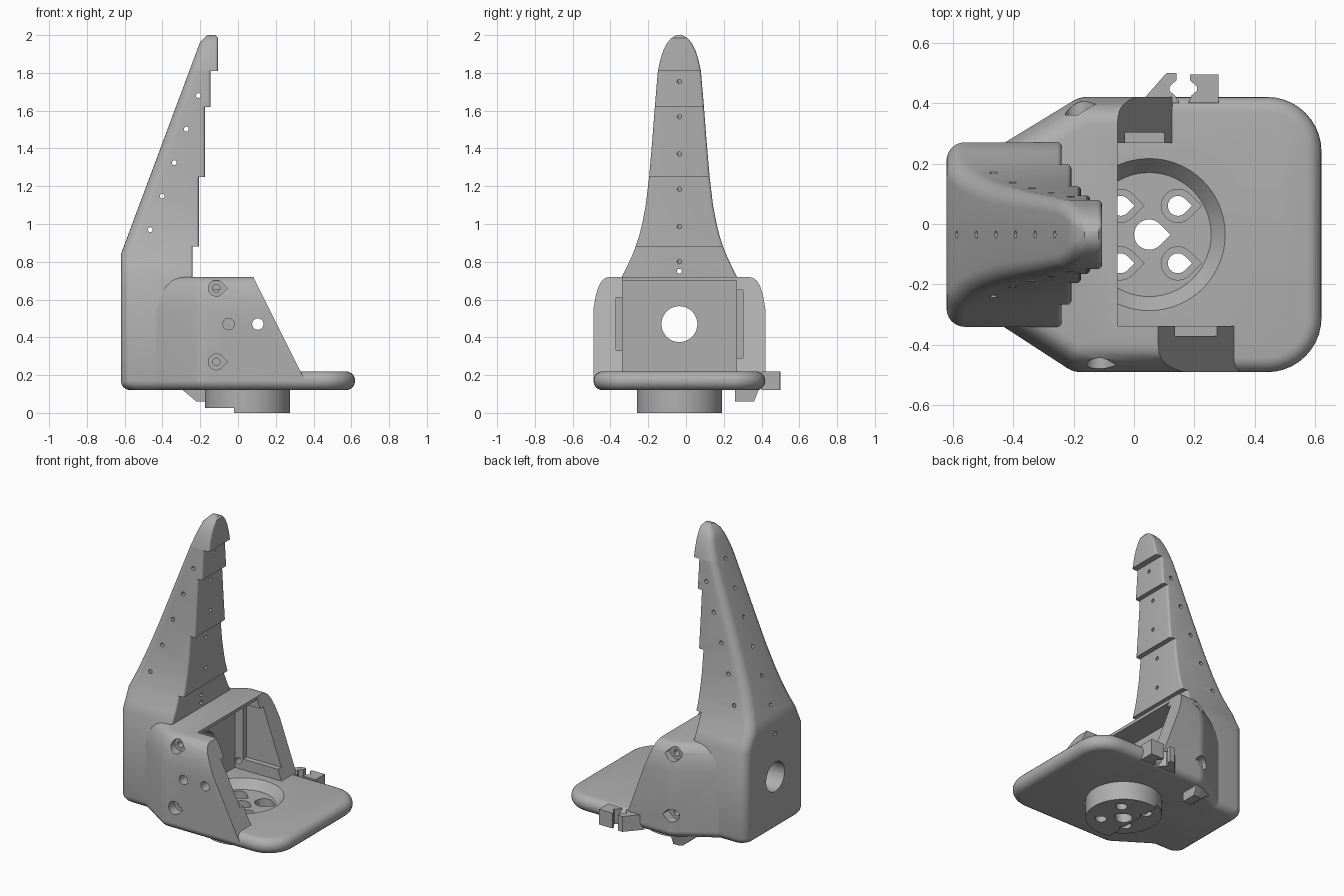
import bpy, bmesh, math
from mathutils import Vector

if "Cube" in bpy.data.objects:
    bpy.data.objects.remove(bpy.data.objects["Cube"])

YC = -0.035          # centre line of the part in y
grey = bpy.data.materials.new("plain grey")
grey.diffuse_color = (0.43, 0.43, 0.43, 1)
grey.use_nodes = True
grey.node_tree.nodes["Principled BSDF"].inputs["Base Color"].default_value = grey.diffuse_color


def loft(name, rings):
    """Closed solid through rings of equal point count."""
    bm = bmesh.new()
    vs = [[bm.verts.new(p) for p in r] for r in rings]
    n = len(rings[0])
    for a, b in zip(vs, vs[1:]):
        for i in range(n):
            j = (i + 1) % n
            bm.faces.new((a[i], a[j], b[j], b[i]))
    bm.faces.new(vs[0][::-1])
    bm.faces.new(vs[-1])
    bmesh.ops.recalc_face_normals(bm, faces=bm.faces)
    me = bpy.data.meshes.new(name)
    bm.to_mesh(me)
    bm.free()
    ob = bpy.data.objects.new(name, me)
    bpy.context.collection.objects.link(ob)
    return ob


def prism(name, pts, axis, a, b):
    put = {"x": lambda p, t: (t, p[0], p[1]),
           "y": lambda p, t: (p[0], t, p[1]),
           "z": lambda p, t: (p[0], p[1], t)}[axis]
    return loft(name, [[put(p, t) for p in pts] for t in (a, b)])


def rect(x0, x1, y0, y1):
    return [(x0, y0), (x1, y0), (x1, y1), (x0, y1)]


def circle(cx, cy, r, n=32):
    return [(cx + r * math.cos(2 * math.pi * i / n), cy + r * math.sin(2 * math.pi * i / n)) for i in range(n)]


def teardrop(cx, cy, r):
    arc = [math.radians(45 + 270 * i / 20) for i in range(21)]
    return [(cx + r * 1.414, cy)] + [(cx + r * math.cos(a), cy + r * math.sin(a)) for a in arc]


def rounded(corners, n=6):
    """Round each (x, y, radius) corner of a convex counter-clockwise polygon."""
    out = []
    for i, (x, y, r) in enumerate(corners):
        p = Vector((x, y))
        u = (Vector(corners[i - 1][:2]) - p).normalized()
        v = (Vector(corners[(i + 1) % len(corners)][:2]) - p).normalized()
        half = u.angle(v) / 2
        c = p + (u + v).normalized() * (r / math.sin(half))
        s = p + u * (r / math.tan(half)) - c
        e = p + v * (r / math.tan(half)) - c
        for k in range(n + 1):
            t = k / n
            th = math.pi - 2 * half
            q = (s * math.sin((1 - t) * th) + e * math.sin(t * th)) / math.sin(th)
            out.append(tuple(c + q))
    return out


def inset(pts, d):
    out = []
    for i, p in enumerate(pts):
        p = Vector(p)
        a = (p - Vector(pts[i - 1])).normalized()
        b = (Vector(pts[(i + 1) % len(pts)]) - p).normalized()
        na, nb = Vector((-a.y, a.x)), Vector((-b.y, b.x))
        out.append(tuple(p + (na + nb) * (d / (1 + na.dot(nb)))))
    return out


def carve(ob, cutters):
    for c in cutters:
        m = ob.modifiers.new("cut", "BOOLEAN")
        m.operation, m.solver, m.object = "DIFFERENCE", "EXACT", c
    dg = bpy.context.evaluated_depsgraph_get()
    me = bpy.data.meshes.new_from_object(ob.evaluated_get(dg))
    ob.modifiers.clear()
    ob.data = me


def stack(name, pts, levels):
    return loft(name, [[(x, y, z) for x, y in inset(pts, d)] for z, d in levels])


parts, helpers = [], []


def cutter(ob):
    ob.hide_render = True
    helpers.append(ob)
    return ob


# Base plate with fully rounded rim
plan = rounded([(0.62, -0.49, 0.18), (0.62, 0.42, 0.18), (-0.18, 0.42, 0.09),
                (-0.50, 0.225, 0.06), (-0.50, -0.295, 0.06), (-0.20, -0.49, 0.09)], 10)
rim = [(0.17 - 0.05 * math.cos(math.pi * k / 10), 0.05 * (1 - math.sin(math.pi * k / 10))) for k in range(11)]
plate = stack("base_plate", plan, rim)

# Motor coupling disc under the plate, recess and teardrop screw holes
CX = 0.05
disc = prism("coupling_disc", circle(CX, YC, 0.225, 64), "z", 0, 0.165)
recess = cutter(loft("recess_cutter", [[(x, y, z) for x, y in circle(CX, YC, r, 64)]
                                       for z, r in ((0.165, 0.205), (0.23, 0.26))]))
bores = [cutter(prism("centre_bore", teardrop(CX, YC, 0.05), "z", -0.1, 0.3))]
for sx in (-1, 1):
    for sy in (-1, 1):
        c = (CX + sx * 0.095, YC + sy * 0.095)
        bores.append(cutter(prism("screw_bore", teardrop(*c, 0.033), "z", -0.1, 0.3)))
        bores.append(cutter(prism("screw_sink", teardrop(*c, 0.055), "z", 0.09, 0.3)))
relief = cutter(prism("disc_relief", rect(-0.4, -0.02, -0.5, 0.5), "z", -0.1, 0.025))
carve(plate, [recess] + bores)
carve(disc, [relief] + bores)
parts += [plate, disc]

# Side walls and roof of the housing
body_plan = rounded([(0.60, -0.49, 0.12), (0.60, 0.42, 0.12), (-0.18, 0.42, 0.12),
                     (-0.50, 0.225, 0.12), (-0.50, -0.295, 0.12), (-0.20, -0.49, 0.12)])
body = stack("housing", body_plan, [(0.17, 0), (0.55, 0), (0.62, 0.012), (0.67, 0.027),
                                    (0.70, 0.045), (0.715, 0.065), (0.72, 0.09)])
cav = [(-0.21, 0.1), (1, 0.1), (1, 0.9), (-0.055, 0.9), (-0.055, 0.70), (-0.21, 0.70)]
front_slope = [(0.04, 0.8), (0.385, 0.11), (0.8, 0.11), (0.8, 0.8)]
back_slope = [(-0.084, 0.8), (0.165, 0.11), (0.8, 0.11), (0.8, 0.8)]
axle = cutter(prism("axle_bore", circle(YC, 0.47, 0.095, 48), "x", -0.8, 0))
cuts = [cutter(prism("cavity", cav, "y", -0.337, 0.268)),
        cutter(prism("front_slope", front_slope, "y", -0.7, -0.33)),
        cutter(prism("back_slope", back_slope, "y", 0.26, 0.7)),
        cutter(prism("front_pocket", rect(-0.15, 0.7, 0.33, 0.61), "y", -0.37, -0.3)),
        cutter(prism("back_pocket", rect(-0.15, 0.7, 0.29, 0.65), "y", 0.2, 0.303)), axle]
for x, z in ((-0.05, 0.47), (0.105, 0.47)):
    cuts.append(cutter(prism("wall_hole", circle(x, z, 0.03), "y", -0.6, -0.3)))
for x, outer, step, inner in ((-0.115, -0.6, -0.43, -0.3), (-0.185, 0.6, 0.36, 0.2)):
    for z in (0.66, 0.27):
        cuts.append(cutter(prism("bolt_sink", teardrop(x, z, 0.042), "y", outer, step)))
        cuts.append(cutter(prism("bolt_hole", circle(x, z, 0.02, 16), "y", outer, inner)))
carve(body, cuts)
parts.append(body)

# Finger: block at the bottom, stepped tapering horn above
widths = [(0.12, .305), (0.72, .305), (0.78, .275), (0.84, .247), (0.88, .232), (0.94, .212), (1.0, .197),
          (1.1, .178), (1.25, .160), (1.45, .143), (1.62, .130), (1.81, .114), (1.87, .101), (1.92, .085),
          (1.96, .064), (1.985, .042), (2.0, .014)]
steps = [(0.88, -0.24), (1.25, -0.207), (1.62, -0.175), (1.81, -0.145), (9, -0.106)]


def section(z, xf, w, d=0):
    xb = -0.62 + max(0, z - 0.84) / 2.68 + max(0, z - 1.96) * 0.6
    if z > 1.99:
        xf -= 0.012
    xb, xf, w = xb + d, xf - d, w - d
    r = min(0.06 - max(0, z - 1.25) * 0.025, w * 0.6, (xf - xb) * 0.5)
    f = min(0.015, w * 0.3)
    pts = rounded([(xb, YC - w, r), (xf, YC - w, f), (xf, YC + w, f), (xb, YC + w, r)])
    return [(x, y, z) for x, y in pts]


rings = [section(0.17 - 0.05 * math.cos(a), -0.24, 0.305, 0.05 * (1 - math.sin(a)))
         for a in (0, 0.4, 0.8, 1.2, math.pi / 2)]
for z, w in widths[1:]:
    below = next(x for s, x in steps if z <= s)
    above = next(x for s, x in steps if z < s)
    rings.append(section(z, below, w))
    if above != below:
        rings.append(section(z, above, w))
finger = loft("finger", rings)

# Thread holes through the finger, square to the sloping back and across it
holes = [axle, cutter(prism("low_hole", circle(YC, 0.75, 0.013, 12), "x", -0.8, 0))]
for k in range(6):
    xb = -0.587 + 0.0648 * k
    zb = 0.93 + 0.1737 * k
    ring = circle(YC, zb, 0.012, 12)
    holes.append(cutter(loft("back_hole", [[(xb + t, y, z - 0.373 * t) for y, z in ring] for t in (-0.2, 0.6)])))
    if k < 5:
        c = circle(-0.465 + 0.0638 * k, 0.97 + 0.1775 * k, 0.013, 12)
        holes.append(cutter(prism("side_hole", c, "y", -0.6, 0.6)))
carve(finger, holes)
parts.append(finger)

# Cable clip on the back edge and wedge foot below it
parts.append(prism("clip_left", [(0.02, 0.40), (0.15, 0.40), (0.135, 0.425), (0.118, 0.44), (0.118, 0.455),
                                 (0.14, 0.475), (0.14, 0.5), (0.108, 0.5)], "z", 0.12, 0.22))
parts.append(prism("clip_right", [(0.18, 0.40), (0.28, 0.40), (0.28, 0.495), (0.185, 0.495), (0.185, 0.475),
                                  (0.208, 0.455), (0.208, 0.44), (0.19, 0.425)], "z", 0.12, 0.22))
foot_top = [(-0.31, 0.26), (-0.16, 0.26), (-0.16, 0.39), (-0.22, 0.37), (-0.31, 0.32)]
foot_low = [(-0.22, 0.26), (-0.16, 0.26), (-0.16, 0.36), (-0.20, 0.36), (-0.22, 0.35)]
parts.append(loft("wedge_foot", [[(x, y, 0.06) for x, y in foot_low], [(x, y, 0.135) for x, y in foot_top]]))

for ob in helpers:
    bpy.data.objects.remove(ob)
for ob in parts:
    ob.data.materials.clear()
    ob.data.materials.append(grey)
    for p in ob.data.polygons:
        p.use_smooth = True
        p.material_index = 0
    ob.data.set_sharp_from_angle(angle=math.radians(30))
